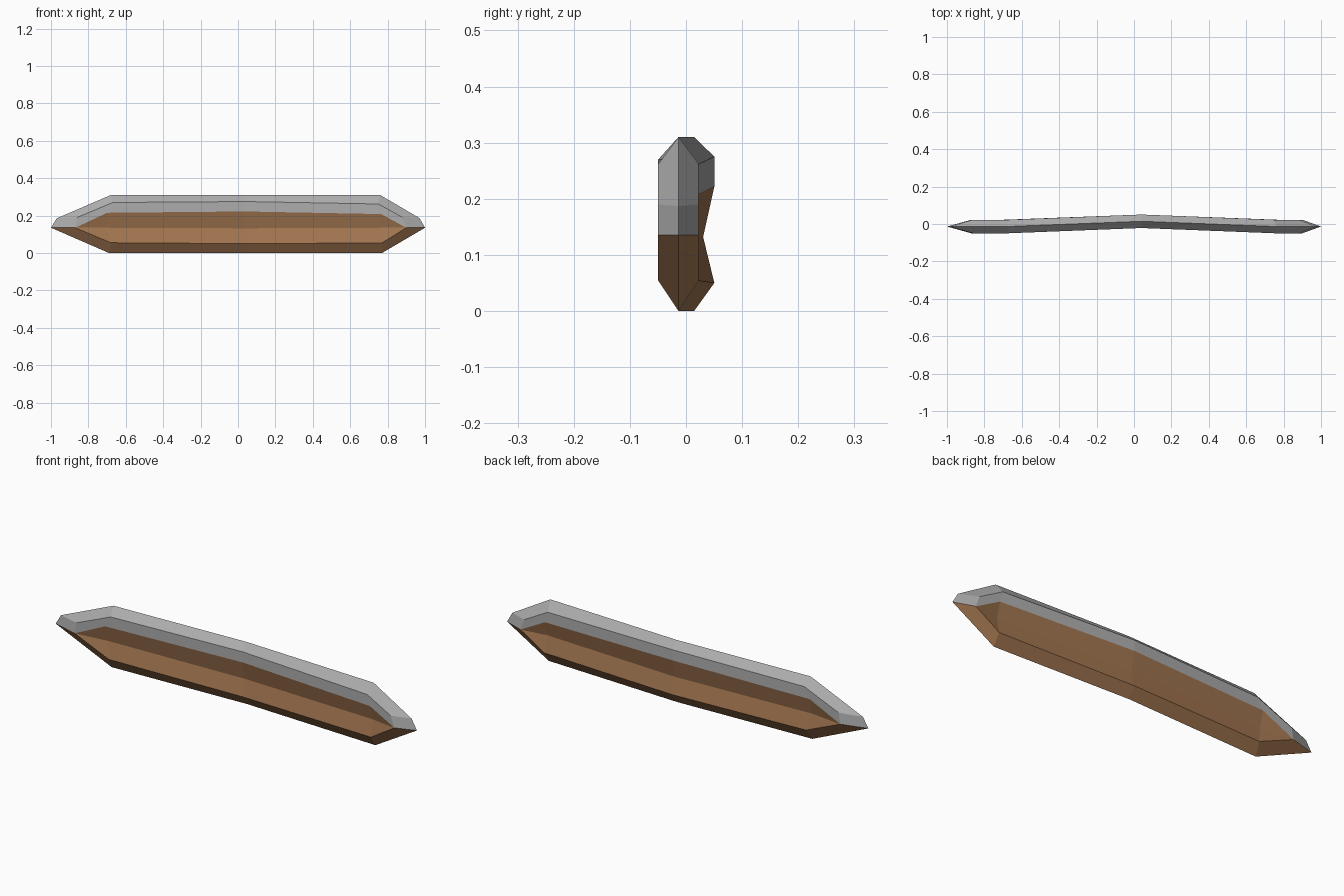
import bpy, bmesh

cube = bpy.data.objects.get("Cube")
if cube:
    bpy.data.objects.remove(cube, do_unlink=True)


def make_material(name, color):
    mat = bpy.data.materials.new(name)
    mat.use_nodes = True
    mat.diffuse_color = color
    mat.node_tree.nodes["Principled BSDF"].inputs["Base Color"].default_value = color
    return mat


grey = make_material("grey metal", (0.42, 0.42, 0.42, 1))
brown = make_material("brown wood", (0.36, 0.18, 0.08, 1))

BEND_X = 0.04       # where the long body bends
HALF = 0.036        # half thickness at the rim
DEPTH = 0.02        # depth of the hollow on each face


def mid_y(x):
    return 0.0145 - 0.028 * min(abs(x - BEND_X) / 0.7, 1)


# Matching (x, z) outlines, clockwise from the right-hand tip
edge = [(-1, .135), (-.97, .185), (-.68, .31), (BEND_X, .31), (.76, .31),
        (.97, .187), (1, .135), (.77, 0), (BEND_X, 0), (-.69, 0)]
rim = [(-.87, .135), (-.86, .19), (-.67, .27), (BEND_X, .275), (.75, .262),
       (.88, .19), (.9, .135), (.77, .054), (BEND_X, .05), (-.68, .055)]
# Upper border of the hollow panel and its valley line, between the tips
border = [(-.70, .215), (BEND_X, .222), (.765, .208)]
valley = [(-.70, .135), (BEND_X, .132), (.765, .135)]


bm = bmesh.new()


def row(points, offset):
    return [bm.verts.new((x, mid_y(x) + offset, z)) for x, z in points]


def add(material, *verts):
    bm.faces.new(verts).material_index = material


outer = row(edge, 0)
for side in (-1, 1):
    r = row(rim, side * HALF)
    b = row(border, side * HALF)
    v = row(valley, side * (HALF - DEPTH))

    # Sloping edge: grey above the tips, brown below
    for i in range(10):
        j = (i + 1) % 10
        add(0 if i < 6 else 1, outer[i], outer[j], r[j], r[i])

    # Flat grey band under the upper rim
    add(0, r[0], r[1], r[2], b[0])
    add(0, b[0], r[2], r[3], b[1])
    add(0, b[1], r[3], r[4], b[2])
    add(0, b[2], r[4], r[5], r[6])

    # Hollow brown panel
    low = [r[9], r[8], r[7]]
    for strip in (b, low):
        add(1, r[0], strip[0], v[0])
        for i in range(2):
            add(1, strip[i], strip[i + 1], v[i + 1], v[i])
        add(1, strip[2], r[6], v[2])

bmesh.ops.recalc_face_normals(bm, faces=bm.faces[:])
mesh = bpy.data.meshes.new("curved_blade_body")
bm.to_mesh(mesh)
bm.free()
mesh.materials.append(grey)
mesh.materials.append(brown)
body = bpy.data.objects.new("curved_blade_body", mesh)
bpy.context.collection.objects.link(body)
